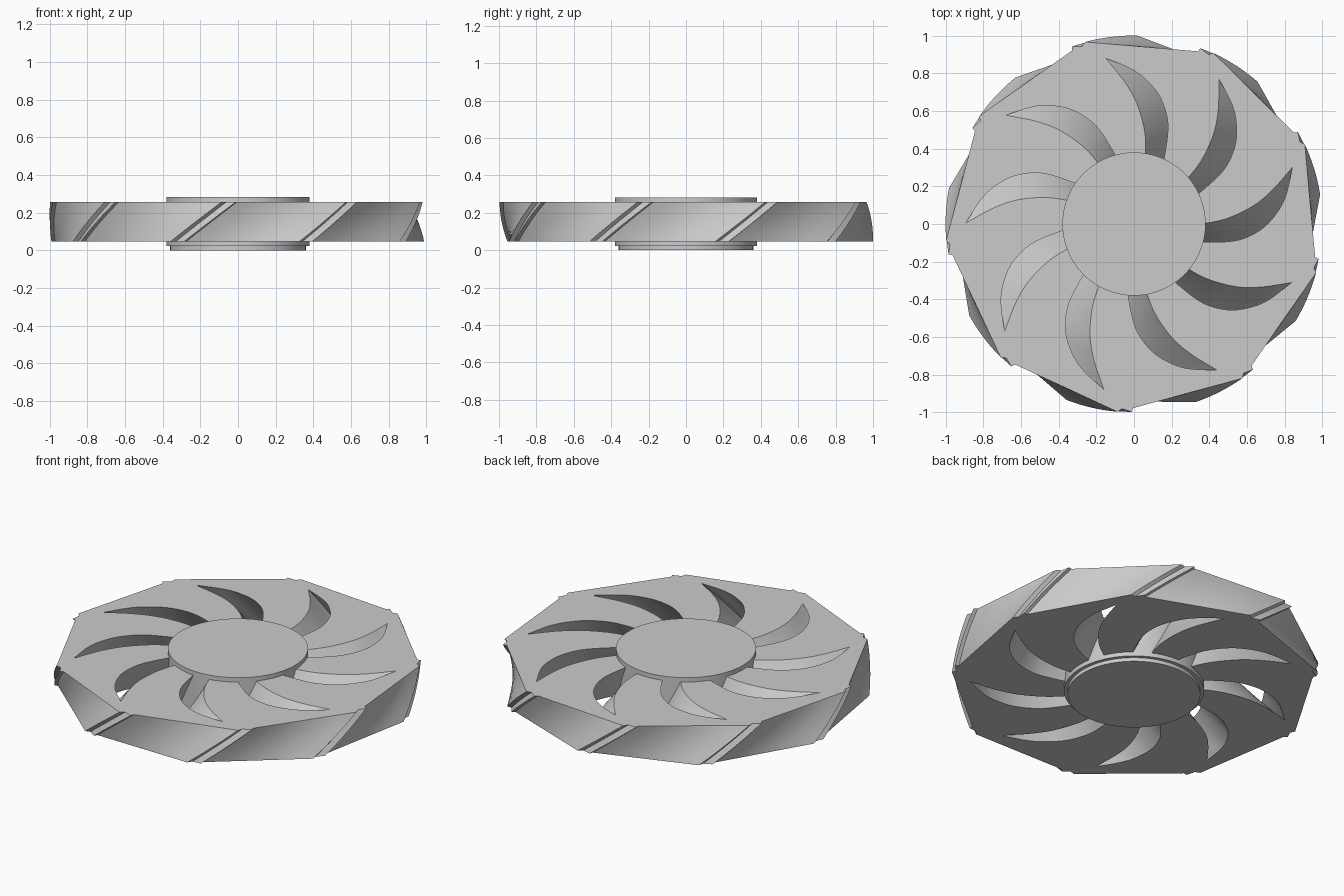
import bpy, bmesh, math
from mathutils import Matrix, Vector

if "Cube" in bpy.data.objects:
    bpy.data.objects.remove(bpy.data.objects["Cube"])

COUNT = 9
STEP = 2 * math.pi / COUNT
Z_LOW, Z_HIGH = 0.047, 0.257
TWIST = math.radians(16)
LAYERS = 10

grey = bpy.data.materials.new("light_grey_metal")
grey.use_nodes = True
grey.diffuse_color = (0.6, 0.6, 0.6, 1)
grey.node_tree.nodes["Principled BSDF"].inputs["Base Color"].default_value = (0.6, 0.6, 0.6, 1)


def finish(name, bm):
    bmesh.ops.recalc_face_normals(bm, faces=bm.faces)
    mesh = bpy.data.meshes.new(name)
    bm.to_mesh(mesh)
    bm.free()
    obj = bpy.data.objects.new(name, mesh)
    bpy.context.collection.objects.link(obj)
    mesh.materials.append(grey)
    bpy.ops.object.select_all(action="DESELECT")
    obj.select_set(True)
    bpy.context.view_layer.objects.active = obj
    bpy.ops.object.shade_smooth_by_angle(angle=math.radians(25))
    return obj


def polar(deg, r):
    a = math.radians(deg)
    return Vector((r * math.cos(a), r * math.sin(a), 0))


def spin(points, k):
    m = Matrix.Rotation(k * STEP, 3, "Z")
    return [m @ p for p in points]


def smooth_path(points, n=5):
    """Catmull-Rom curve through a few points."""
    pts = [points[0] * 2 - points[1]] + points + [points[-1] * 2 - points[-2]]
    out = []
    for a, b, c, d in zip(pts, pts[1:], pts[2:], pts[3:]):
        for i in range(n):
            t = i / n
            out.append(0.5 * (2 * b + (c - a) * t + (2 * a - 5 * b + 4 * c - d) * t * t
                              + (3 * b - a - 3 * c + d) * t ** 3))
    return out + [points[-1]]


# Rim outline: a ridge with a small groove at each corner, then a straight side
corner = [polar(105, 1.0), polar(106.4, 0.982), polar(107, 0.985),
          polar(109.3, 0.997), polar(109.7, 0.977)]
next_corner = spin(corner, 1)[0]
side = [corner[-1].lerp(next_corner, i / 6) for i in range(1, 6)]
rim = [p for k in range(COUNT) for p in spin(corner + side, k)]

# Crescent slot outline, running from inside the hub to a sharp tip
tip = (-0.15, 0.88)
outer = [(0.145, 0.30), (0.165, 0.38), (0.18, 0.53), (0.145, 0.66), (0.075, 0.755), (-0.01, 0.82), tip]
inner = [tip, (-0.05, 0.755), (0.015, 0.64), (0.055, 0.5), (0.062, 0.38), (0.05, 0.30)]
slot = smooth_path([Vector((*p, 0)) for p in outer])[:-1]
slot += smooth_path([Vector((*p, 0)) for p in inner])
loops = [rim] + [spin(slot, k) for k in range(COUNT)]

# Twisted wheel body: walls are swept upward while turning
bm = bmesh.new()
cap_edges = {0: [], LAYERS: []}
for loop in loops:
    rings = []
    for i in range(LAYERS + 1):
        t = i / LAYERS
        turn = Matrix.Rotation((t - 1) * TWIST, 3, "Z")
        lift = Vector((0, 0, Z_LOW + t * (Z_HIGH - Z_LOW)))
        rings.append([bm.verts.new(turn @ p + lift) for p in loop])
    n = len(loop)
    for low, high in zip(rings, rings[1:]):
        for j in range(n):
            k = (j + 1) % n
            bm.faces.new((low[j], low[k], high[k], high[j]))
    for i in cap_edges:
        ring = rings[i]
        cap_edges[i] += [bm.edges.get((ring[j], ring[(j + 1) % n])) for j in range(n)]
for edges in cap_edges.values():
    bmesh.ops.triangle_fill(bm, edges=edges, use_beauty=True, use_dissolve=False,
                            normal=Vector((0, 0, 1)))
finish("twisted_wheel_body", bm)


# Hub discs
def disc(name, radius, z0, z1):
    bm = bmesh.new()
    bmesh.ops.create_cone(bm, cap_ends=True, segments=96, radius1=radius, radius2=radius,
                          depth=z1 - z0, matrix=Matrix.Translation((0, 0, (z0 + z1) / 2)))
    finish(name, bm)


disc("hub", 0.38, 0.022, 0.283)
disc("hub_bottom_step", 0.36, 0.0, 0.03)
